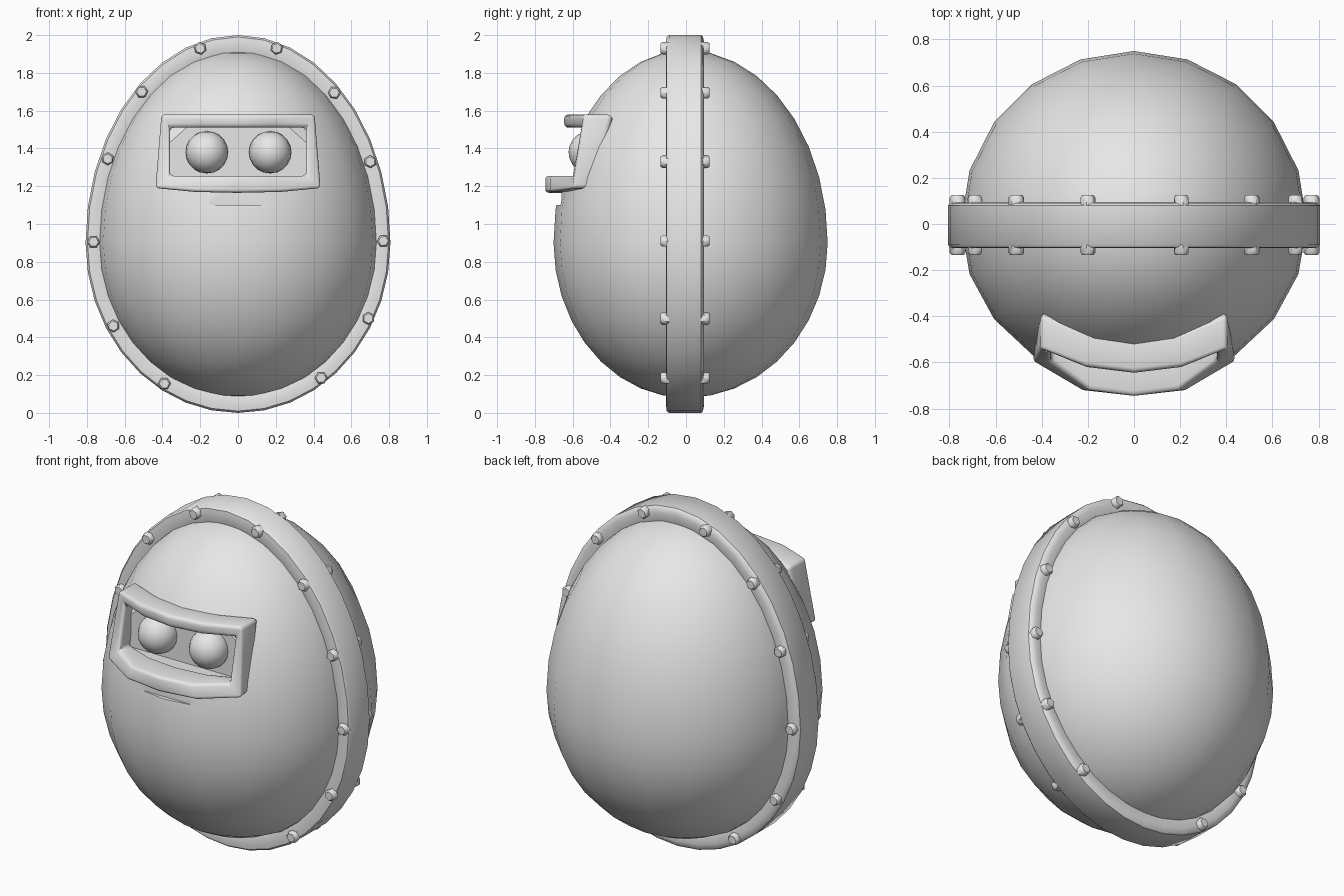
import bpy, bmesh, math
from mathutils import Vector

if "Cube" in bpy.data.objects:
    bpy.data.objects.remove(bpy.data.objects["Cube"])

grey = bpy.data.materials.new("plain grey")
grey.diffuse_color = (0.8, 0.8, 0.8, 1)
grey.use_nodes = True
grey.node_tree.nodes["Principled BSDF"].inputs["Base Color"].default_value = grey.diffuse_color


def make(name, bm):
    bmesh.ops.recalc_face_normals(bm, faces=bm.faces[:])
    me = bpy.data.meshes.new(name)
    bm.to_mesh(me)
    bm.free()
    ob = bpy.data.objects.new(name, me)
    bpy.context.collection.objects.link(ob)
    me.materials.append(grey)
    return ob


def activate(ob):
    bpy.ops.object.select_all(action='DESELECT')
    ob.select_set(True)
    bpy.context.view_layer.objects.active = ob


def smooth(ob, deg=35):
    activate(ob)
    bpy.ops.object.shade_smooth_by_angle(angle=math.radians(deg))


def apply(ob, mod):
    activate(ob)
    bpy.ops.object.modifier_apply(modifier=mod.name)


def egg(t, r, low, high):
    """Egg outline: blunt below its widest level, longer above it."""
    s = math.sin(t)
    return r * math.cos(t), 0.9 + s * (high if s > 0 else low)


def loft(bm, rows, close_rows):
    """Skin closed rows of points."""
    vs = [[bm.verts.new(p) for p in row] for row in rows]
    n = len(vs)
    for i in range(n if close_rows else n - 1):
        a, b = vs[i], vs[(i + 1) % n]
        for j in range(len(a)):
            k = (j + 1) % len(a)
            bm.faces.new((a[j], a[k], b[k], b[j]))
    return vs


# Egg shell, slightly flatter at the front
SIDES, RINGS = 20, 18
rows = []
for i in range(1, RINGS):
    r, z = egg(-math.pi / 2 + math.pi * i / RINGS, 0.75, 0.82, 1.02)
    row = []
    for j in range(SIDES):
        a = 2 * math.pi * j / SIDES
        y = r * math.sin(a)
        row.append((r * math.cos(a), y * (0.935 if y < 0 else 1), z))
    rows.append(row)
bm = bmesh.new()
vs = loft(bm, rows, False)
for row, z in ((vs[0], 0.08), (vs[-1], 1.92)):
    pole = bm.verts.new((0, 0, z))
    for j in range(SIDES):
        bm.faces.new((row[j], row[(j + 1) % SIDES], pole))
shell = make("egg_shell", bm)

# Eye recess and the small ledge under the visor
for half, y, z0, z1 in ((0.37, -0.49, 1.24, 1.52), (0.15, -0.66, 1.10, 1.21)):
    bm = bmesh.new()
    bmesh.ops.create_cube(bm, size=1)
    for v in bm.verts:
        v.co = Vector((v.co.x * 2 * half, y if v.co.y > 0 else -1,
                       z1 if v.co.z > 0 else z0))
    cutter = make("recess_cutter", bm)
    cutter.hide_render = True
    mod = shell.modifiers.new("recess", 'BOOLEAN')
    mod.operation, mod.solver, mod.object = 'DIFFERENCE', 'EXACT', cutter
    apply(shell, mod)
    bpy.data.objects.remove(cutter)
smooth(shell)

# Rim band around the shell
section = [(0.10, -0.095), (0.075, -0.102), (0.035, -0.105), (0.01, -0.102), (0, -0.09),
           (0, 0.08), (0.01, 0.09), (0.035, 0.095), (0.075, 0.092), (0.10, 0.085)]
rows = []
for i in range(36):
    t = 2 * math.pi * i / 36
    row = []
    for d, y in section:
        x, z = egg(t, 0.807 - d, 0.9 - d, 1.1 - d)
        row.append((x, y, z))
    rows.append(row)
bm = bmesh.new()
loft(bm, rows, True)
smooth(make("rim_band", bm), 40)

# Hexagonal bolts on both faces of the rim
spots = [(0.205, 1.93), (0.51, 1.695), (0.70, 1.33), (0.77, 0.91), (0.69, 0.50), (0.44, 0.185),
         (-0.20, 1.93), (-0.51, 1.70), (-0.69, 1.345), (-0.765, 0.905), (-0.66, 0.46), (-0.39, 0.155)]
bm = bmesh.new()
for x, z in spots:
    for y0, s in ((-0.09, -1), (0.08, 1)):
        tip = math.atan2(z - 0.9, x)
        rows = [[(x + r * math.cos(tip + k * math.pi / 3), y0 + s * h,
                  z + r * math.sin(tip + k * math.pi / 3)) for k in range(6)]
                for r, h in ((0.034, 0), (0.034, 0.035), (0.026, 0.045))]
        vs = loft(bm, rows, False)
        bm.faces.new(vs[0])
        bm.faces.new(vs[-1])
smooth(make("rim_bolts", bm), 50)

# Curved visor frame: each row is outer back, outer front, inner front, inner back
top = [(0, 0, -0.645, -0.50), (0.21, 0.19, -0.62, -0.47), (0.405, 0.36, -0.545, -0.39)]
low = [(0, 0, -0.745, -0.58, 1.165), (0.23, 0.19, -0.72, -0.56, 1.17), (0.44, 0.36, -0.60, -0.49, 1.19)]


def top_row(s, xo, xi, f, b):
    return [(s * xo, b, 1.58), (s * xo, f, 1.58), (s * xi, f, 1.51), (s * xi, b, 1.51)]


def low_row(s, xo, xi, f, b, z):
    return [(s * (xo - 0.015), b, z), (s * xo, f, z), (s * xi, f, 1.255), (s * xi, b, 1.255)]


rows = [top_row(-1, *p) for p in top[:0:-1]] + [top_row(1, *p) for p in top]
rows += [low_row(1, *p) for p in low[::-1]] + [low_row(-1, *p) for p in low[1:]]
bm = bmesh.new()
loft(bm, rows, True)
visor = make("visor_frame", bm)
mod = visor.modifiers.new("round", 'BEVEL')
mod.width, mod.segments = 0.02, 3
mod.limit_method, mod.angle_limit = 'ANGLE', math.radians(40)
apply(visor, mod)
smooth(visor, 40)

# Eyes
for side, x in (("left", -0.165), ("right", 0.17)):
    bm = bmesh.new()
    bmesh.ops.create_uvsphere(bm, u_segments=16, v_segments=10, radius=0.112)
    for v in bm.verts:
        v.co += Vector((x, -0.51, 1.38))
    smooth(make(side + "_eye", bm), 60)
